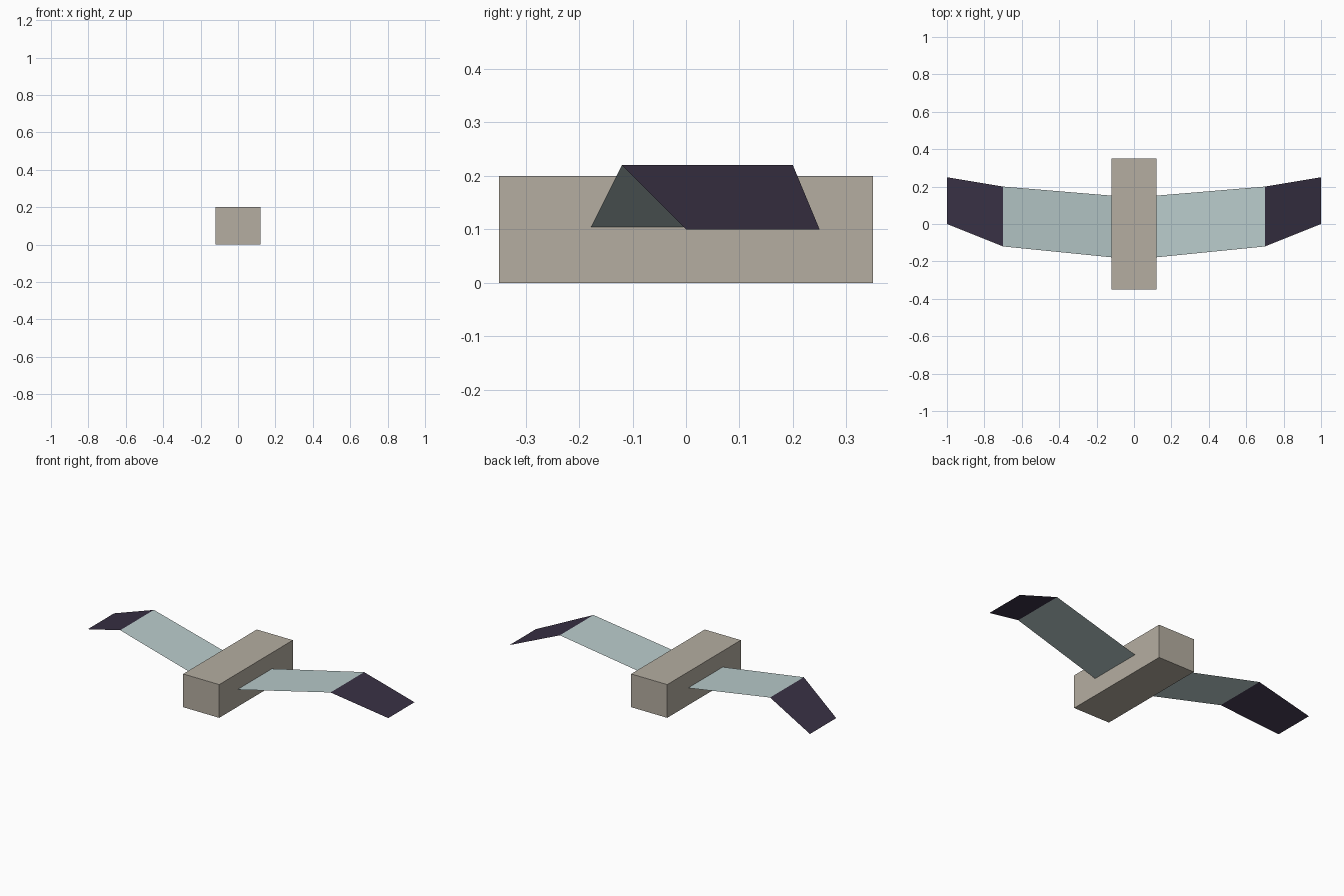
import bpy
import bmesh

cube = bpy.data.objects.get("Cube")
if cube:
    bpy.data.objects.remove(cube, do_unlink=True)


def material(name, rgb):
    mat = bpy.data.materials.new(name)
    mat.use_nodes = True
    mat.diffuse_color = (*rgb, 1)
    mat.node_tree.nodes["Principled BSDF"].inputs["Base Color"].default_value = (*rgb, 1)
    return mat


def add_object(name, bm, *mats):
    mesh = bpy.data.meshes.new(name)
    bm.to_mesh(mesh)
    bm.free()
    for mat in mats:
        mesh.materials.append(mat)
    obj = bpy.data.objects.new(name, mesh)
    bpy.context.collection.objects.link(obj)
    return obj


stone = material("warm grey", (0.46, 0.42, 0.356))
pale = material("pale teal", (0.485, 0.597, 0.597))
dark = material("dark purple", (0.04, 0.03, 0.058))

# Body: a plain box standing on the ground
bm = bmesh.new()
bmesh.ops.create_cube(bm, size=1)
bmesh.ops.scale(bm, vec=(0.24, 0.7, 0.2), verts=bm.verts)
bmesh.ops.translate(bm, vec=(0, 0, 0.1), verts=bm.verts)
add_object("body", bm, stone)

# Wings: thin sheets lofted through chords (x, front y, back y, z)
chords = [(0.1, -0.18, 0.15, 0.1), (0.7, -0.12, 0.2, 0.22), (1.0, 0.0, 0.25, 0.1)]
bm = bmesh.new()
rows = [(bm.verts.new((x, front, z)), bm.verts.new((x, back, z)))
        for x, front, back, z in chords]
for i, (inner, outer) in enumerate(zip(rows, rows[1:])):
    face = bm.faces.new((inner[0], outer[0], outer[1], inner[1]))
    face.material_index = i  # pale inner panel, dark tip
wings = add_object("wings", bm, pale, dark)
mirror = wings.modifiers.new("mirror", 'MIRROR')
mirror.use_mirror_merge = False
